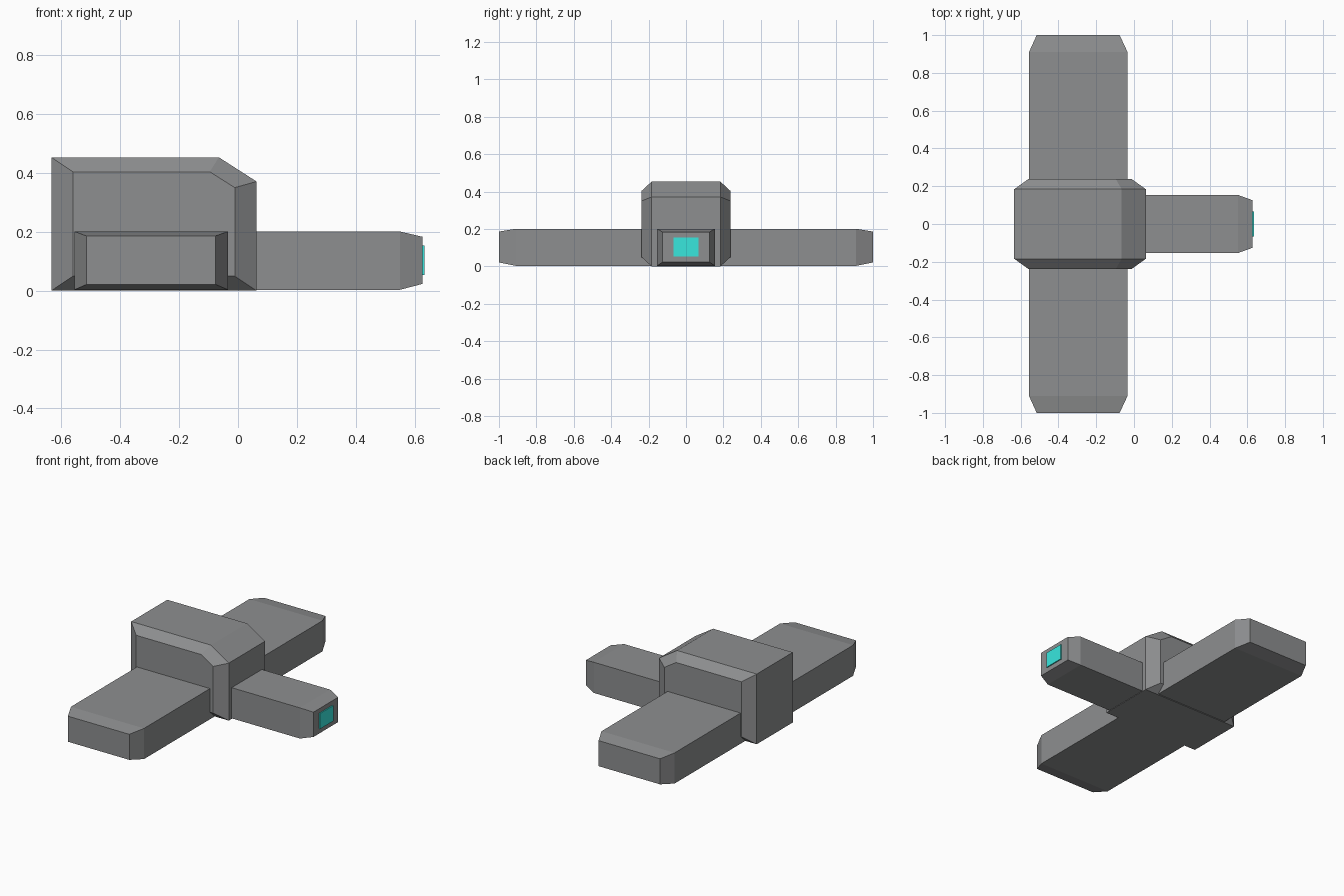
import bpy
import bmesh

if "Cube" in bpy.data.objects:
    bpy.data.objects.remove(bpy.data.objects["Cube"])


def material(name, color):
    mat = bpy.data.materials.new(name)
    mat.diffuse_color = (*color, 1)
    mat.use_nodes = True
    mat.node_tree.nodes["Principled BSDF"].inputs["Base Color"].default_value = mat.diffuse_color
    return mat


DARK = material("dark_grey", (0.27, 0.275, 0.28))
TURQUOISE = material("turquoise", (0.04, 0.8, 0.73))


def loft(name, rings, mat=DARK):
    """Skin a list of equal-length rings and cap both ends."""
    n = len(rings[0])
    verts = [v for ring in rings for v in ring]
    faces = [list(range(n)), list(range(len(verts) - n, len(verts)))]
    for r in range(len(rings) - 1):
        for i in range(n):
            j = (i + 1) % n
            faces.append([r * n + i, r * n + j, (r + 1) * n + j, (r + 1) * n + i])
    mesh = bpy.data.meshes.new(name)
    mesh.from_pydata(verts, [], faces)
    bm = bmesh.new()
    bm.from_mesh(mesh)
    bmesh.ops.recalc_face_normals(bm, faces=bm.faces)
    bm.to_mesh(mesh)
    bm.free()
    mesh.materials.append(mat)
    bpy.context.collection.objects.link(bpy.data.objects.new(name, mesh))


def rect(a0, a1, z0, z1):
    return [(a0, z0), (a1, z0), (a1, z1), (a0, z1)]


def at_y(y, profile):
    return [(x, y, z) for x, z in profile]


def at_x(x, profile):
    return [(x, y, z) for y, z in profile]


# central body: side profile with a sloped nose, tapering in at both sides
full = [(-0.634, 0), (0.063, 0), (0.063, 0.371), (-0.065, 0.453), (-0.634, 0.453)]
inset = [(-0.561, 0.049), (-0.011, 0.049), (-0.011, 0.35), (-0.096, 0.404), (-0.561, 0.404)]
loft("body", [at_y(-0.237, inset), at_y(-0.184, full), at_y(0.184, full), at_y(0.237, inset)])

# side wings with tapered tips
wing = rect(-0.556, -0.034, 0.003, 0.201)
tip = rect(-0.515, -0.076, 0.021, 0.186)
for side, s in (("front", -1), ("back", 1)):
    loft(side + "_wing", [at_y(s * 0.18, wing), at_y(s * 0.91, wing), at_y(s, tip)])

# forward arm with tapered end
arm = rect(-0.154, 0.154, 0.003, 0.201)
arm_end = rect(-0.126, 0.126, 0.023, 0.183)
loft("arm", [at_x(0.05, arm), at_x(0.55, arm), at_x(0.627, arm_end)])

# glowing panel on the arm end
panel = rect(-0.067, 0.067, 0.054, 0.154)
loft("end_panel", [at_x(0.62, panel), at_x(0.634, panel)], TURQUOISE)
